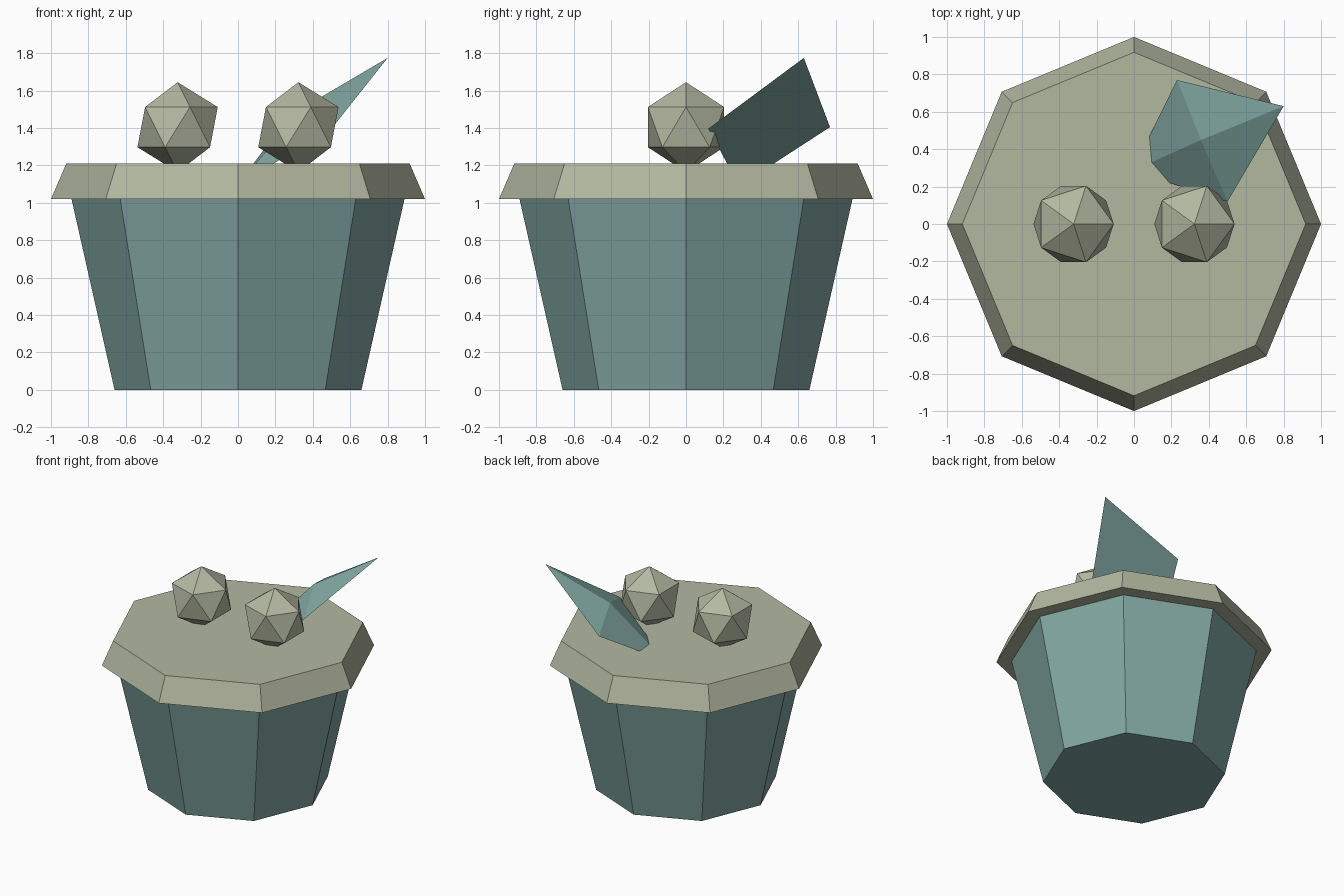
import bpy
import bmesh
import math

if "Cube" in bpy.data.objects:
    bpy.data.objects.remove(bpy.data.objects["Cube"])


def make_material(name, rgb):
    mat = bpy.data.materials.new(name)
    mat.diffuse_color = (*rgb, 1.0)
    mat.use_nodes = True
    mat.node_tree.nodes["Principled BSDF"].inputs["Base Color"].default_value = mat.diffuse_color
    return mat


teal = make_material("muted teal", (0.22, 0.385, 0.36))
cream = make_material("sage cream", (0.45, 0.48, 0.355))


def finish(bm, name, mat):
    bmesh.ops.recalc_face_normals(bm, faces=bm.faces)
    mesh = bpy.data.meshes.new(name)
    bm.to_mesh(mesh)
    bm.free()
    mesh.materials.append(mat)
    obj = bpy.data.objects.new(name, mesh)
    bpy.context.collection.objects.link(obj)
    return obj


def octagon_frustum(name, r0, z0, r1, z1, mat):
    bm = bmesh.new()
    rings = [[bm.verts.new((r * math.cos(i * math.pi / 4), r * math.sin(i * math.pi / 4), z))
              for i in range(8)] for r, z in ((r0, z0), (r1, z1))]
    bm.faces.new(rings[0])
    bm.faces.new(rings[1])
    for i in range(8):
        j = (i + 1) % 8
        bm.faces.new((rings[0][i], rings[0][j], rings[1][j], rings[1][i]))
    return finish(bm, name, mat)


# Tapered tub and overhanging lid
octagon_frustum("tub", 0.66, 0.0, 0.89, 1.02, teal)
octagon_frustum("lid", 1.0, 1.02, 0.918, 1.21, cream)

# Pair of faceted balls resting in the lid
for side, x in (("left", -0.323), ("right", 0.323)):
    bm = bmesh.new()
    bmesh.ops.create_icosphere(bm, subdivisions=1, radius=0.24)
    bmesh.ops.translate(bm, verts=bm.verts, vec=(x, 0, 1.405))
    finish(bm, side + "_ball", cream)

# Leaning leaf: shallow four-sided pyramid with its lower corner sunk in the lid
bm = bmesh.new()
tip, back, root, front = [bm.verts.new(p) for p in (
    (0.80, 0.63, 1.775), (0.23, 0.77, 1.405), (-0.009, 0.284, 1.09), (0.50, 0.12, 1.397))]
crest = bm.verts.new((0.358, 0.449, 1.515))
rim = (tip, back, root, front)
for i in range(4):
    bm.faces.new((rim[i], rim[(i + 1) % 4], crest))
bm.faces.new(rim)
finish(bm, "leaf", teal)
